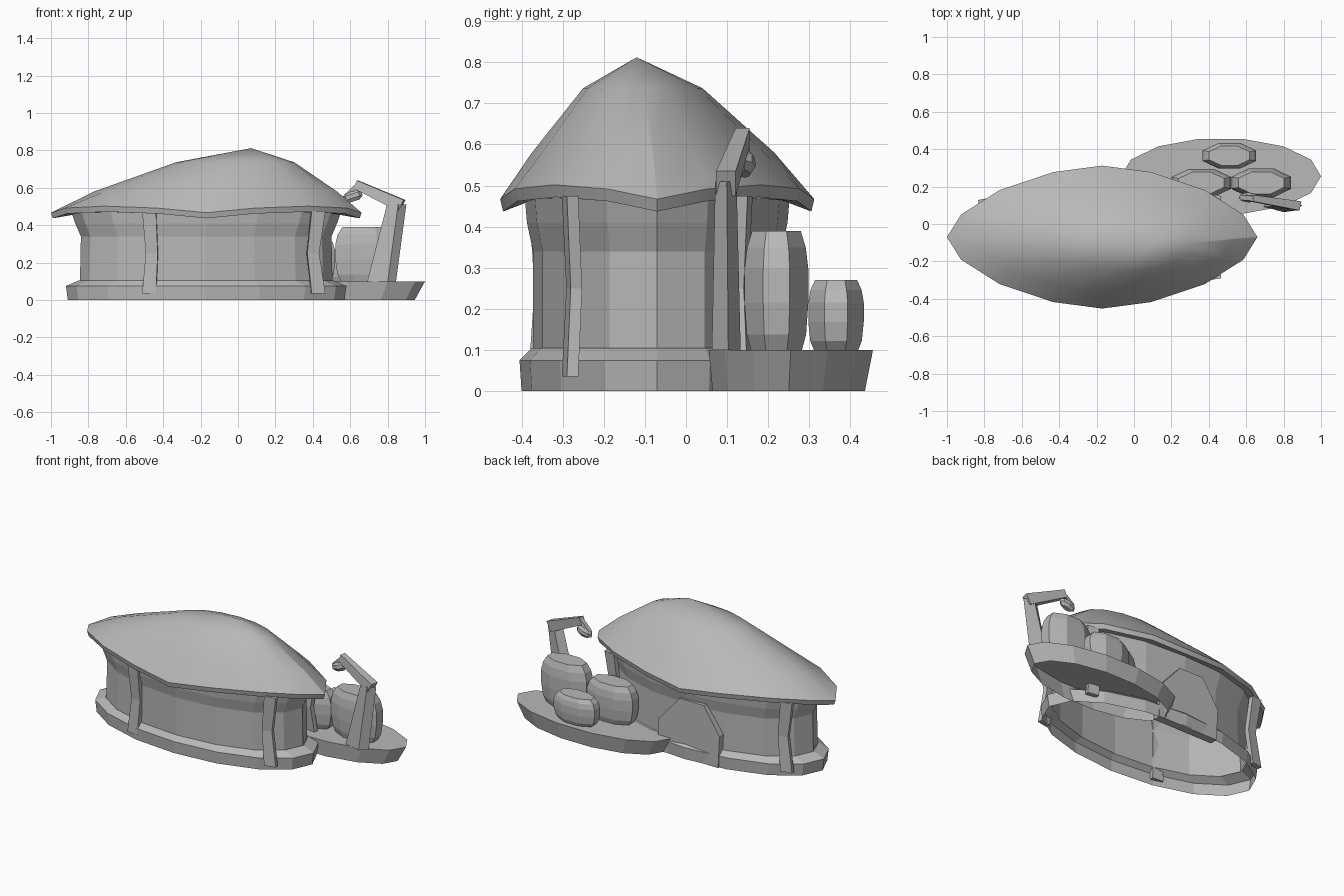
import bpy
import bmesh
from math import cos, sin, pi, copysign, radians
from mathutils import Vector

if "Cube" in bpy.data.objects:
    bpy.data.objects.remove(bpy.data.objects["Cube"], do_unlink=True)

grey = bpy.data.materials.new("plain grey")
grey.use_nodes = True
COLOUR = (0.48, 0.48, 0.48, 1)
grey.diffuse_color = COLOUR
grey.node_tree.nodes["Principled BSDF"].inputs["Base Color"].default_value = COLOUR

CX, CY = -0.17, -0.07  # centre of the house


def loft(name, rings, bottom=True, top=True):
    """Skin a stack of equal-length rings, optionally capped."""
    bm = bmesh.new()
    loops = [[bm.verts.new(p) for p in ring] for ring in rings]
    n = len(loops[0])
    for low, high in zip(loops, loops[1:]):
        for i in range(n):
            j = (i + 1) % n
            bm.faces.new((low[i], low[j], high[j], high[i]))
    if bottom:
        bm.faces.new(loops[0][::-1])
    if top:
        bm.faces.new(loops[-1])
    bmesh.ops.remove_doubles(bm, verts=bm.verts, dist=0.0001)
    bmesh.ops.recalc_face_normals(bm, faces=bm.faces)
    mesh = bpy.data.meshes.new(name)
    bm.to_mesh(mesh)
    bm.free()
    mesh.materials.append(grey)
    obj = bpy.data.objects.new(name, mesh)
    bpy.context.scene.collection.objects.link(obj)
    return obj


def oval(cx, cy, z, rx, ry, n=16, power=1.0, wave=0.0, turn=0.0):
    """Ring of points; power pinches the ends, wave lifts the diagonals."""
    ring = []
    for i in range(n):
        a = 2 * pi * (i + turn) / n
        c, s = cos(a), sin(a)
        ring.append((cx + rx * copysign(abs(c) ** power, c),
                     cy + ry * copysign(abs(s) ** power, s),
                     z + wave * abs(sin(2 * a))))
    return ring


def beam_ring(centre, side, depth):
    """Four-sided section spanned by two half-width vectors."""
    c = Vector(centre)
    return [c - side - depth, c + side - depth, c + side + depth, c - side + depth]


# Base skirt, open underneath
loft("base", [oval(CX, CY, 0, 0.74, 0.33), oval(CX, CY, 0.075, 0.75, 0.335),
              oval(CX, CY, 0.105, 0.68, 0.305)], False, False)

# Wall with flared top
loft("wall", [oval(CX, CY, z, rx, ry) for z, rx, ry in
              ((0.1, 0.675, 0.302), (0.34, 0.67, 0.302),
               (0.41, 0.70, 0.317), (0.47, 0.72, 0.322))], False, False)

# Roof: underside, rim, two slopes and a peak
roof = loft("roof", [
    oval(CX, CY, 0.46, 0.70, 0.32, wave=0.01),
    oval(CX, CY, 0.437, 0.82, 0.375, power=1.2, wave=0.035),
    oval(CX, CY, 0.467, 0.83, 0.382, power=1.2, wave=0.035),
    oval(-0.12, -0.08, 0.58, 0.65, 0.295, power=1.1),
    oval(-0.015, -0.105, 0.737, 0.315, 0.145),
    oval(0.07, -0.12, 0.812, 0, 0)], False, False)
bpy.ops.object.select_all(action="DESELECT")
roof.select_set(True)
bpy.context.view_layer.objects.active = roof
bpy.ops.object.shade_smooth_by_angle(angle=radians(30))

# Bent posts around the wall
posts = {"front_right_post": (-0.46, -0.352), "front_left_post": (0.40, -0.272),
         "back_right_post": (-0.765, 0.112), "back_left_post": (0.40, 0.132)}
for name, (px, py) in posts.items():
    out = Vector((px - CX, py - CY, 0))
    normal = Vector((out.x * 0.3, copysign(1, out.y), 0)).normalized()
    side = Vector((-normal.y, normal.x, 0))
    rings = []
    for z, shift, width in ((0.035, 0.05, 0.037), (0.25, 0, 0.032), (0.475, 0.05, 0.037)):
        rings.append(beam_ring(Vector((px, py, z)) + out * shift, side * width, normal * 0.014))
    loft(name, rings)

# Arched back door slab
arch = ((-0.40, 0.0), (-0.41, 0.2), (-0.30, 0.37), (-0.13, 0.37), (0.02, 0.2), (0.02, 0.0))
loft("back_door", [[(x, y, z) for x, z in arch] for y in (0.2, 0.25)])

# Terrace, open underneath
loft("terrace", [oval(0.465, 0.25, 0, 0.48, 0.19, 14),
                 oval(0.465, 0.255, 0.1, 0.535, 0.205, 14)], bottom=False)

# Barrels on the terrace
barrels = {"tall_barrel": (0.68, 0.22, 0.173, 0.084, 0.29),
           "middle_barrel": (0.36, 0.22, 0.173, 0.081, 0.24),
           "small_barrel": (0.51, 0.365, 0.155, 0.073, 0.17)}
for name, (x, y, rx, ry, height) in barrels.items():
    loft(name, [oval(x, y, 0.1 + height * f, rx * k, ry * k, 8, turn=0.5)
                for f, k in ((0, 0.8), (0.13, 0.93), (0.4, 1), (0.68, 1), (0.86, 0.92), (1, 0.76))])

# Leaning lamp post, arm, hook and head
loft("lamp_post", [
    beam_ring((0.768, 0.098, 0.1), Vector((0.055, -0.015, 0)), Vector((0.022, 0.02, 0))),
    beam_ring((0.848, 0.097, 0.51), Vector((0.03, -0.012, 0)), Vector((0.022, 0.014, 0)))])
loft("lamp_arm", [
    beam_ring((0.875, 0.097, 0.505), Vector((0.015, 0, 0.03)), Vector((0.005, 0.024, 0))),
    beam_ring((0.63, 0.138, 0.618), Vector((0.008, 0, 0.022)), Vector((0.003, 0.017, 0)))])
loft("lamp_hook", [
    beam_ring((0.63, 0.138, 0.62), Vector((0.016, 0, 0.012)), Vector((0, 0.013, 0))),
    beam_ring((0.59, 0.142, 0.565), Vector((0.02, 0, 0)), Vector((0, 0.014, 0)))])
head = loft("lamp_head", [oval(0, 0, z, r, r * 0.5, 8) for z, r in
                          ((-0.028, 0.03), (-0.01, 0.054), (0.012, 0.052), (0.026, 0.03))])
head.location = (0.612, 0.142, 0.555)
head.rotation_euler = (0, -0.3, 0)
